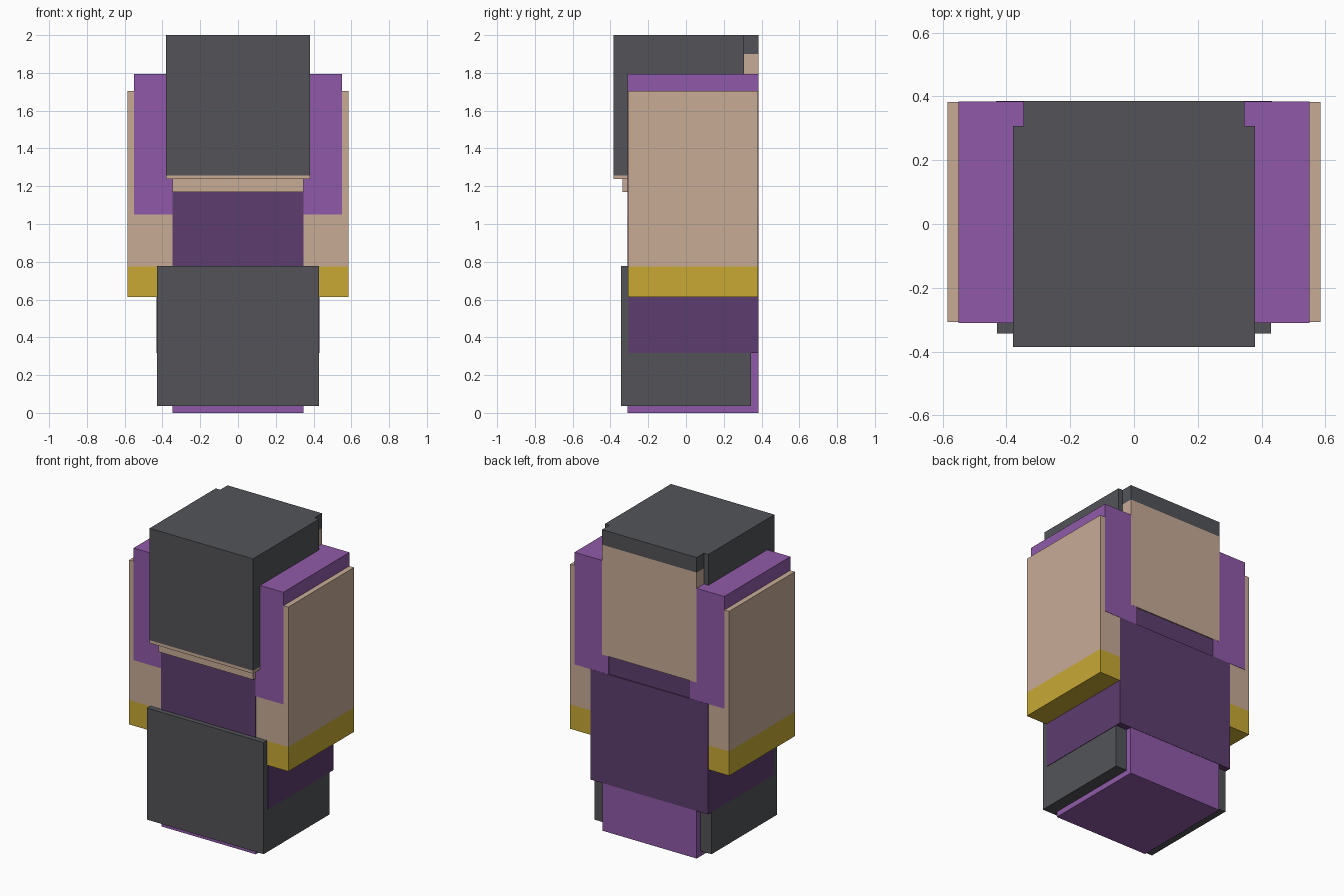
import bpy

if "Cube" in bpy.data.objects:
    bpy.data.objects.remove(bpy.data.objects["Cube"])


def lin(c):
    c /= 255
    return c / 12.92 if c <= 0.04045 else ((c + 0.055) / 1.055) ** 2.4


def material(name, r, g, b):
    m = bpy.data.materials.new(name)
    m.diffuse_color = (lin(r), lin(g), lin(b), 1)
    m.use_nodes = True
    m.node_tree.nodes["Principled BSDF"].inputs["Base Color"].default_value = m.diffuse_color
    return m


GREY = material("charcoal", 83, 84, 88)
SKIN = material("skin", 200, 171, 150)
LILAC = material("light purple", 144, 90, 169)
PLUM = material("dark purple", 93, 61, 110)
GOLD = material("gold", 200, 169, 52)


def box(name, mat, x, y, z):
    """Axis-aligned box from (min, max) ranges."""
    bpy.ops.mesh.primitive_cube_add(size=1)
    ob = bpy.context.object
    ob.name = name
    ob.location = [(a + b) / 2 for a, b in (x, y, z)]
    ob.scale = [b - a for a, b in (x, y, z)]
    bpy.ops.object.transform_apply(location=True, scale=True)
    ob.data.materials.append(mat)
    return ob


def centred(name, mat, half, y, z):
    return box(name, mat, (-half, half), y, z)


# Head and hair
centred("head", SKIN, 0.347, (-0.337, 0.385), (1.17, 1.90))
centred("jaw", SKIN, 0.38, (-0.385, 0.308), (1.237, 1.257))
centred("hair", GREY, 0.38, (-0.385, 0.308), (1.257, 2.0))
centred("hair_back", GREY, 0.347, (0.25, 0.385), (1.90, 2.0))

# Torso and hips
centred("torso", PLUM, 0.347, (-0.311, 0.378), (0.70, 1.20))
centred("hips", PLUM, 0.432, (-0.304, 0.385), (0.317, 1.05))

# Legs
centred("trousers", GREY, 0.429, (-0.343, 0.345), (0.036, 0.777))
centred("legs", LILAC, 0.347, (-0.309, 0.383), (0.0, 0.50))

# Arms: sleeve, forearm and cuff on both sides
for side, s in (("left", -1), ("right", 1)):
    def limb(name, mat, inner, outer, y, z):
        box(side + name, mat, tuple(sorted((s * inner, s * outer))), y, z)
    limb("_sleeve", LILAC, 0.30, 0.55, (-0.310, 0.384), (1.05, 1.795))
    limb("_arm", SKIN, 0.32, 0.585, (-0.307, 0.382), (0.775, 1.705))
    limb("_cuff", GOLD, 0.32, 0.585, (-0.307, 0.382), (0.613, 0.775))
